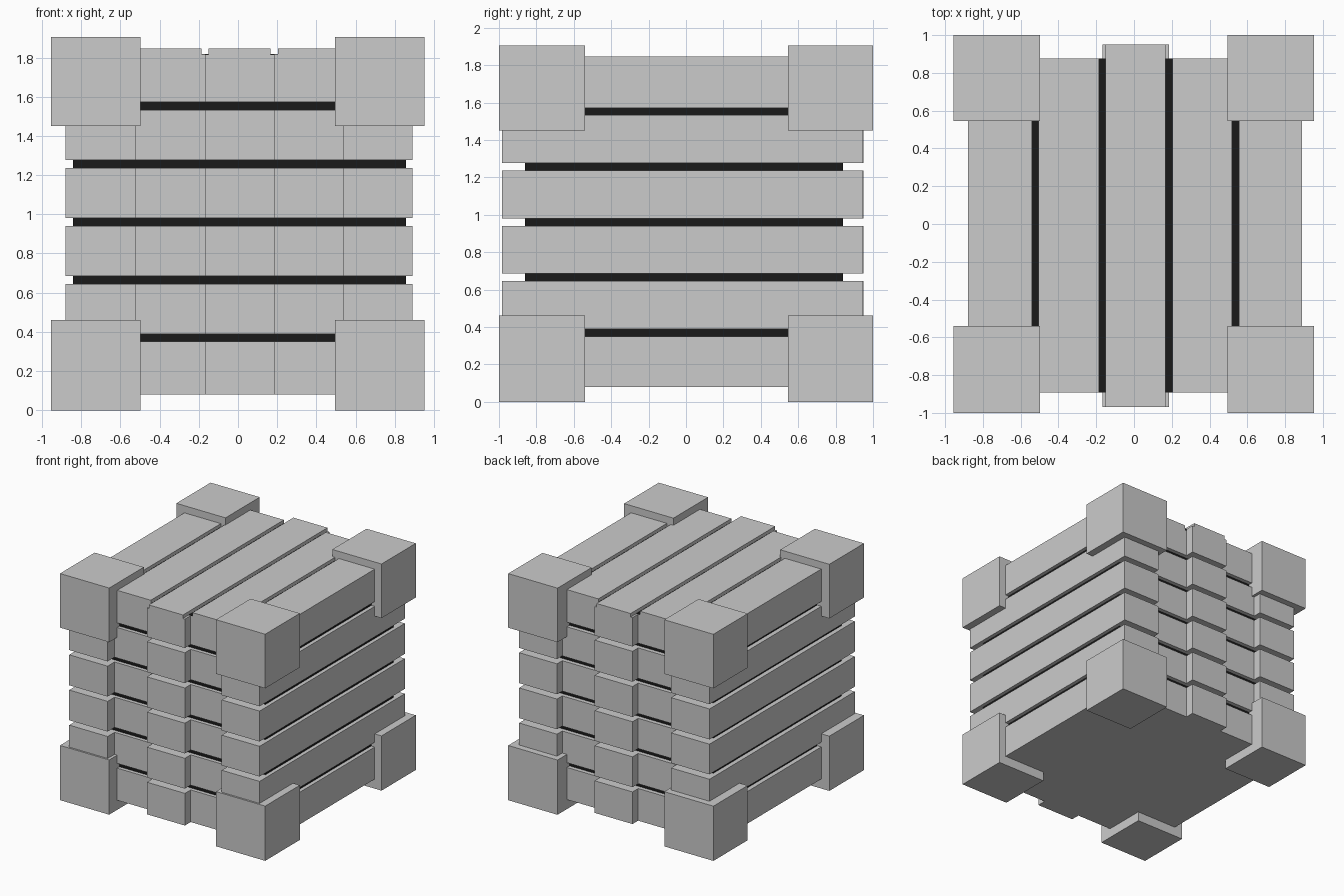
import bpy, bmesh
from mathutils import Vector

if "Cube" in bpy.data.objects:
    bpy.data.objects.remove(bpy.data.objects["Cube"])

black = bpy.data.materials.new("groove_black")
black.diffuse_color = (0.01, 0.01, 0.01, 1)
black.use_nodes = True
black.node_tree.nodes["Principled BSDF"].inputs["Base Color"].default_value = black.diffuse_color


def add_box(bm, x, y, z):
    """Append a box given its (min, max) range on each axis."""
    verts = bmesh.ops.create_cube(bm, size=1)["verts"]
    for v in verts:
        v.co = Vector([(r[0] + r[1]) / 2 + c * (r[1] - r[0]) for r, c in zip((x, y, z), v.co)])


def make(name, boxes, mat=None):
    bm = bmesh.new()
    for b in boxes:
        add_box(bm, *b)
    me = bpy.data.meshes.new(name)
    bm.to_mesh(me)
    bm.free()
    ob = bpy.data.objects.new(name, me)
    bpy.context.collection.objects.link(ob)
    if mat:
        me.materials.append(mat)
    return ob


# plank layout: column edges in x, front/back reach of each column, rows in z
edges = [-0.88, -0.523, -0.168, 0.185, 0.538, 0.89]
reach = [(-0.985, 0.945), (-0.893, 0.875), (-0.97, 0.95), (-0.893, 0.875), (-0.985, 0.945)]
rows = [(0.08, 0.35), (0.39, 0.645), (0.686, 0.94), (0.98, 1.236), (1.276, 1.532), (1.572, 1.815)]
columns = list(zip(edges, edges[1:], reach))

# stacked rows of planks
for i, z in enumerate(rows):
    make(f"plank_row_{i + 1}", [((a, b), y, z) for a, b, y in columns])

# top boards, separated by open grooves
g = 0.018
make("top_boards", [((a + (g if i > 0 else 0), b - (g if i < 4 else 0)), y, (1.815, 1.845))
                    for i, (a, b, y) in enumerate(columns)])

# dark core showing in the horizontal gaps, dark strips in the top grooves
make("inner_core", [((-0.842, 0.858), (-0.862, 0.84), (0.12, 1.79))], black)
make("top_groove_strips", [((e - g, e + g), (-0.893, 0.875), (1.80, 1.817)) for e in edges[1:-1]], black)

# corner blocks
for zn, z in (("lower", (0, 0.46)), ("upper", (1.45, 1.905))):
    for xn, x in (("left", (-0.955, -0.498)), ("right", (0.495, 0.953))):
        for yn, y in (("front", (-1, -0.54)), ("back", (0.545, 1))):
            make(f"corner_block_{zn}_{yn}_{xn}", [(x, y, z)])
